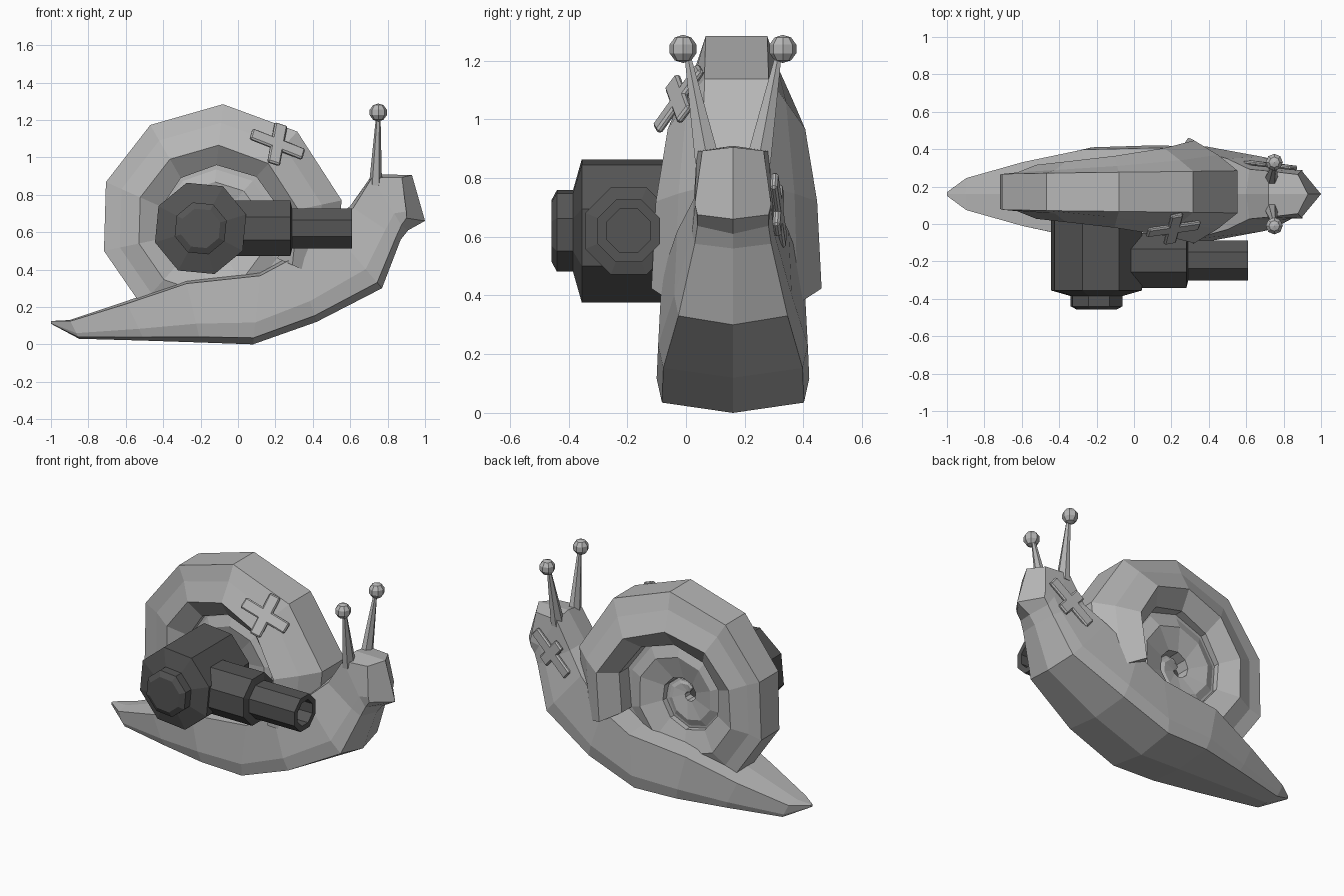
import bpy, bmesh
from math import sin, cos, pi, radians, exp
from mathutils import Vector, Matrix

if "Cube" in bpy.data.objects:
    bpy.data.objects.remove(bpy.data.objects["Cube"])

MID = 0.16  # y of the snail's symmetry plane


def material(name, grey):
    m = bpy.data.materials.new(name)
    m.use_nodes = True
    m.diffuse_color = (grey, grey, grey, 1)
    m.node_tree.nodes["Principled BSDF"].inputs["Base Color"].default_value = (grey, grey, grey, 1)
    return m


LIGHT = material("light grey", 0.47)
DARK = material("dark grey", 0.09)


def finish(bm, name, mat):
    bmesh.ops.recalc_face_normals(bm, faces=bm.faces)
    me = bpy.data.meshes.new(name)
    bm.to_mesh(me)
    bm.free()
    me.materials.append(mat)
    ob = bpy.data.objects.new(name, me)
    bpy.context.collection.objects.link(ob)
    return ob


def loft(name, rings, mat):
    """Skin a list of equal point rings and cap both ends with two half polygons."""
    bm = bmesh.new()
    loops = [[bm.verts.new(p) for p in ring] for ring in rings]
    n = len(loops[0])
    for a, b in zip(loops, loops[1:]):
        for i in range(n):
            j = (i + 1) % n
            bm.faces.new((a[i], a[j], b[j], b[i]))
    for end in (loops[0], loops[-1]):
        bm.faces.new(end[:n // 2 + 1])
        bm.faces.new(end[n // 2:] + end[:1])
    return finish(bm, name, mat)


def lathe(name, centre, axis, profile, turn, mat, sides=8):
    """Turn (radius, position) pairs about the x or y axis."""
    rings = []
    for r, d in profile:
        ring = []
        for k in range(sides):
            a = radians(turn) + 2 * pi * k / sides
            u, v = r * cos(a), r * sin(a)
            ring.append(Vector(centre) + Vector((d, u, v) if axis == "x" else (u, d, v)))
        rings.append(ring)
    return loft(name, rings, mat)


# Body: slanted rings from tail to face (bottom x, z, top x, z, half width, side setback)
STATIONS = [
    (-1.0, .11, -1.0, .125, .01, 0),
    (-.85, .03, -.90, .13, .09, 0),
    (-.50, .02, -.60, .23, .18, 0),
    (-.20, .01, -.28, .345, .25, 0),
    (.08, 0, .12, .39, .26, 0),
    (.42, .12, .30, .49, .255, 0),
    (.77, .30, .48, .64, .20, 0),
    (.87, .56, .60, .74, .14, 0),
    (.91, .61, .72, .91, .13, .02),
    (1.0, .66, .97, .83, .13, .10),
    (.99, .70, .93, .905, .11, .08),
]
SECTION = [(0, 0), (.09, .93), (.3, 1), (.94, .95), (1, 0)]
rings = []
for bx, bz, tx, tz, w, back in STATIONS:
    half = [(bx + (tx - bx) * t - back * (1 - .3 * t) * (s > 0), s * w, bz + (tz - bz) * t)
            for t, s in SECTION]
    rings.append([(x, MID + y, z) for x, y, z in half]
                 + [(x, MID - y, z) for x, y, z in half[-2:0:-1]])
# The forehead ring sits inside the muzzle, so only its upper edge is kept
rings[-2] = rings[-2][:3] + [(x, y, z) for x, y, z in rings[-2][3:6]] + rings[-2][6:]
loft("body", rings[:-2] + [rings[-2][:3] + rings[-1][3:6] + rings[-2][6:]], LIGHT)

# Shell: eight-sided tube wound in a shrinking spiral, flaring at its mouth
rings = []
for k in range(25):
    angle = -24 + 36 * k
    size = max(1 - max(angle - 20, 0) / 880, .02)
    width = .165 * size + .125 * exp(-((angle + 24) / 100) ** 2)
    half = [(1, .113 * size), (.85, .72 * width), (.67, width), (.55 * size, .6 * width)]
    a = radians(angle)
    rings.append([(-.15 + .72 * size * f * cos(a), MID + .012 + y,
                   .62 + .72 * size * f * sin(a))
                  for f, y in half + [(f, -y) for f, y in reversed(half)]])
loft("shell", rings, LIGHT)

# Cannon: round housing on the side and a stepped hollow barrel
lathe("cannon_housing", (-.2, 0, .62), "y",
      [(.255, .05), (.255, -.355), (.145, -.385), (.145, -.44), (.11, -.458)], 17, DARK)
lathe("cannon_barrel", (0, -.195, .62), "x",
      [(.16, -.1), (.16, .28), (.115, .29), (.115, .61), (.08, .61), (.08, .35)], 22.5, DARK)

# Eye stalks and eyeballs
for side, label in ((1, "left"), (-1, "right")):
    rings = []
    for cx, cy, z, rx, ry in ((.735, .085, .85, .035, .05), (.75, .155, 1.22, .012, .012)):
        rings.append([(cx + rx * cos(k * pi / 3), MID + side * cy + ry * sin(k * pi / 3), z)
                      for k in range(6)])
    loft(label + "_eye_stalk", rings, LIGHT)
    bm = bmesh.new()
    bmesh.ops.create_uvsphere(bm, u_segments=8, v_segments=5, radius=.048,
                              matrix=Matrix.Translation((.75, MID + side * .17, 1.24)))
    finish(bm, label + "_eye", LIGHT)


def bandage(name, centre, long_arm, short_arm):
    """Two crossed strips lying on the plane of the arms."""
    normal = Vector(long_arm).cross(Vector(short_arm)).normalized()
    for arm, label in ((long_arm, "long"), (short_arm, "short")):
        u = Vector(arm)
        length = u.length
        u.normalize()
        v = normal.cross(u)
        frame = Matrix((u, v, normal)).transposed().to_4x4()
        bm = bmesh.new()
        bmesh.ops.create_cube(bm, size=1, matrix=Matrix.Translation(centre) @ frame
                              @ Matrix.Diagonal((length, .07, .025, 1)))
        bmesh.ops.bevel(bm, geom=bm.edges[:], offset=.008, segments=1, affect='EDGES')
        finish(bm, name + "_" + label, LIGHT)


bandage("shell_bandage", (.21, -.025, 1.07), (.28, .04, -.11), (.04, .15, .21))
bandage("neck_bandage", (.73, .315, .69), (.25, -.03, .21), (-.12, .01, .14))
